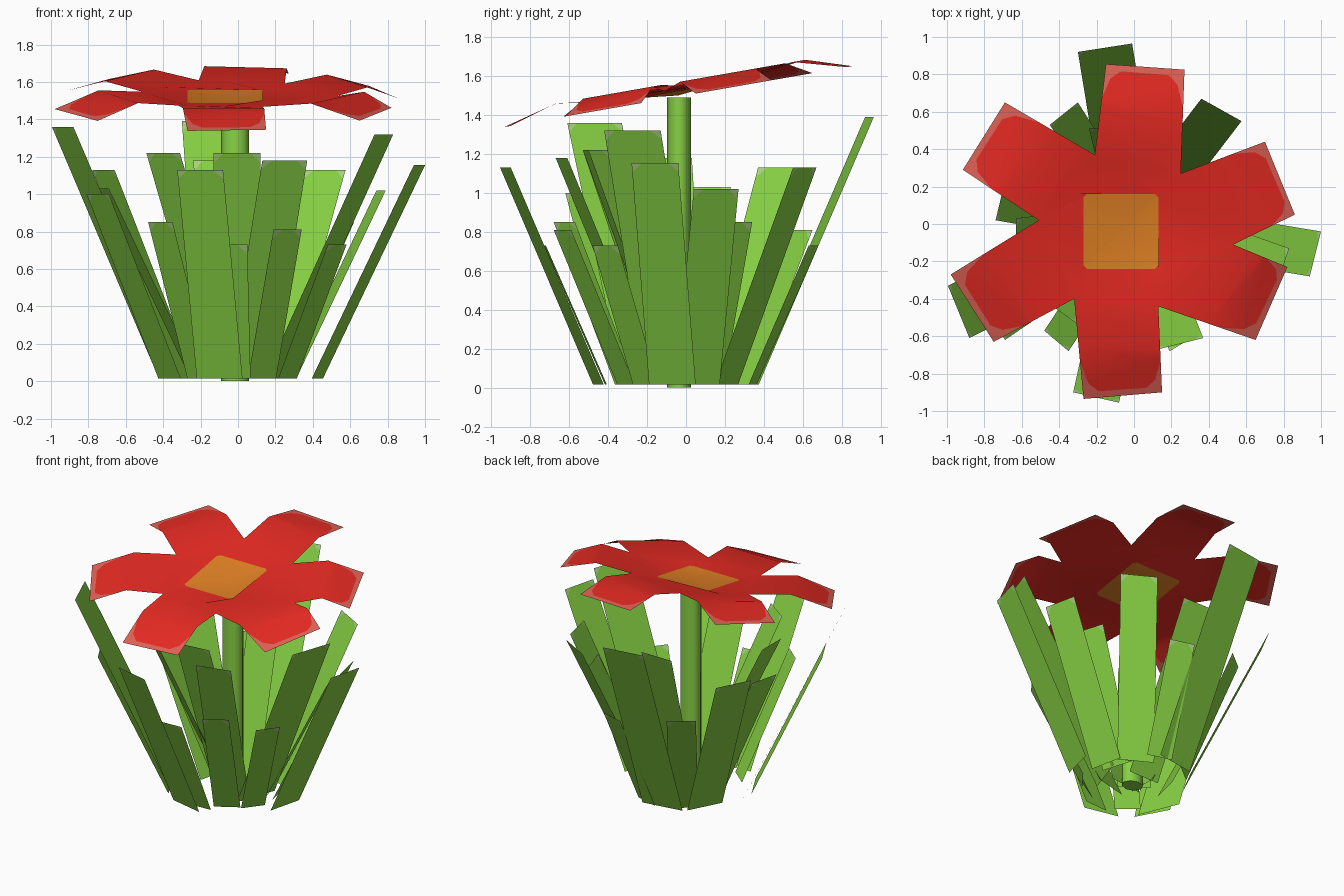
import bpy, bmesh, math
from mathutils import Vector

if "Cube" in bpy.data.objects:
    bpy.data.objects.remove(bpy.data.objects["Cube"])


def lin(c):
    c /= 255
    return c / 12.92 if c <= 0.04045 else ((c + 0.055) / 1.055) ** 2.4


def mat(name, r, g, b):
    m = bpy.data.materials.new(name)
    m.diffuse_color = (lin(r), lin(g), lin(b), 1)
    m.use_nodes = True
    m.node_tree.nodes["Principled BSDF"].inputs["Base Color"].default_value = m.diffuse_color
    return m


green = mat("leaf green", 136, 210, 68)
pale_green = mat("pale leaf tip", 170, 212, 128)
red = mat("petal red", 230, 42, 34)
pale_red = mat("pale petal edge", 224, 98, 86)
orange = mat("flower centre orange", 226, 130, 36)


def make(name, faces, mats):
    """faces: list of (points, material index)"""
    bm = bmesh.new()
    for pts, mi in faces:
        f = bm.faces.new([bm.verts.new(p) for p in pts])
        f.material_index = mi
    bmesh.ops.remove_doubles(bm, verts=bm.verts, dist=0.0005)
    me = bpy.data.meshes.new(name)
    bm.to_mesh(me)
    bm.free()
    for m in mats:
        me.materials.append(m)
    ob = bpy.data.objects.new(name, me)
    bpy.context.collection.objects.link(ob)
    return ob


# Grass blades: two tip corners (x, y, x, y) and tip height
blades = [
    (-0.30, 0.92, -0.01, 0.965, 1.39),
    (-0.24, 0.51, 0.0, 0.51, 1.18),
    (0.05, 0.68, 0.22, 0.63, 0.73),
    (0.36, 0.67, 0.575, 0.55, 1.13),
    (0.55, 0.34, 0.62, 0.12, 0.85),
    (0.74, 0.27, 0.79, 0.04, 1.02),
    (1.0, -0.04, 0.94, -0.28, 1.155),
    (0.83, -0.13, 0.73, -0.42, 1.32),
    (0.58, -0.35, 0.48, -0.48, 0.73),
    (0.37, -0.61, 0.13, -0.67, 1.18),
    (0.34, -0.59, 0.19, -0.68, 0.81),
    (0.12, -0.50, -0.13, -0.53, 1.22),
    (0.05, -0.72, -0.13, -0.73, 0.73),
    (-0.08, -0.955, -0.325, -0.90, 1.13),
    (-0.31, -0.53, -0.49, -0.40, 1.22),
    (-0.35, -0.68, -0.48, -0.57, 0.85),
    (-0.69, -0.62, -0.81, -0.40, 1.0),
    (-0.88, -0.61, -0.995, -0.33, 1.36),
    (-0.63, -0.19, -0.63, 0.03, 1.18),
    (-0.74, 0.02, -0.69, 0.23, 1.03),
    (-0.78, 0.37, -0.66, 0.60, 1.13),
    (-0.45, 0.53, -0.30, 0.65, 0.81),
]
for n, (x1, y1, x2, y2, z) in enumerate(blades):
    a, b = Vector((x1, y1, z)), Vector((x2, y2, z))
    mid = (a + b) / 2
    r = math.hypot(mid.x, mid.y)
    out = Vector((mid.x / r, mid.y / r, 0))
    base_r = max(r - (0.43 + 0.05 * out.x ** 2) * z, 0.08)
    down = -out * (r - base_r) - Vector((0, 0, z - 0.015))
    c = 0.055
    d, w = down.normalized() * c, (b - a).normalized() * c
    make(f"grass_blade_{n + 1}", [
        ([a + down, b + down, b + d, b - w, a + w, a + d], 0),
        ([a, a + d, a + w], 1),
        ([b, b - w, b + d], 1),
    ], [green, pale_green])

# Stem
bpy.ops.mesh.primitive_cylinder_add(vertices=8, radius=0.075, depth=1.49,
                                    location=(-0.015, -0.035, 0.745))
stem = bpy.context.object
stem.name = "stem"
stem.scale.y = 0.82
stem.data.materials.append(green)
bpy.ops.object.shade_smooth_by_angle(angle=math.radians(50))


# Flower head: one tilted sheet, petals rise to a fold and droop at the tip
def P(x, y, lift):
    return Vector((x, y, 1.495 + 0.175 * (y + 0.04) + lift))


notches = [(-0.21, 0.37), (0.25, 0.27), (0.53, -0.11),
           (0.13, -0.44), (-0.32, -0.40), (-0.51, 0.02)]
tips = [(-0.15, 0.855, 0.27, 0.825), (0.70, 0.44, 0.86, 0.05),
        (0.82, -0.23, 0.65, -0.62), (0.15, -0.90, -0.27, -0.935),
        (-0.75, -0.63, -0.98, -0.27), (-0.915, 0.29, -0.69, 0.65)]
LIFT = 0.042
faces = [([P(x, y, LIFT) for x, y in notches], 0)]
for i, (x0, y0, x1, y1) in enumerate(tips):
    n0, n1 = notches[i], notches[(i + 1) % 6]
    q0, q1 = P(*n0, LIFT), P(*n1, LIFT)
    t0, t1 = P(x0, y0, 0), P(x1, y1, 0)
    f0 = P((n0[0] + x0) / 2, (n0[1] + y0) / 2, 0.075)
    f1 = P((n1[0] + x1) / 2, (n1[1] + y1) / 2, 0.075)

    def at(u, v):  # u across the tip, v up from the tip to the fold
        return t0.lerp(f0, v).lerp(t1.lerp(f1, v), u)

    s0, i0, j0 = at(0, 0.75), at(0.08, 0.3), at(0.2, 0.13)
    s1, i1, j1 = at(1, 0.75), at(0.92, 0.3), at(0.8, 0.13)
    faces += [([q0, q1, f1, f0], 0),
              ([f0, f1, s1, i1, j1, j0, i0, s0], 0),
              ([t0, t1, j1, j0], 1),
              ([t0, j0, i0, s0], 1),
              ([t1, s1, i1, j1], 1)]
flower = make("flower_head", faces, [red, pale_red, orange])

# Cut the orange centre, a square with clipped corners, into the sheet
bm = bmesh.new()
bm.from_mesh(flower.data)
centre = P(-0.07, -0.04, LIFT)


def near(f):
    c = f.calc_center_median() - centre
    return math.hypot(c.x, c.y)


for k in range(8):
    ang = k * math.pi / 4
    no = Vector((math.cos(ang), math.sin(ang), 0))
    core = min(bm.faces, key=near)
    dist = 0.2 if k % 2 == 0 else 0.27
    bmesh.ops.bisect_plane(bm, geom=[core] + list(core.edges) + list(core.verts),
                           plane_co=centre + no * dist, plane_no=no)
core = min(bm.faces, key=near)
core.material_index = 2

# Sink the centre into a shallow dish
for v in core.verts:
    v.co.z -= 0.014
poked = bmesh.ops.poke(bm, faces=[core])
for v in poked["verts"]:
    v.co.z -= 0.022
bmesh.ops.recalc_face_normals(bm, faces=bm.faces)
if sum(f.normal.z for f in bm.faces) < 0:
    bmesh.ops.reverse_faces(bm, faces=bm.faces)
for f in bm.faces:
    f.smooth = True
bm.to_mesh(flower.data)
bm.free()
